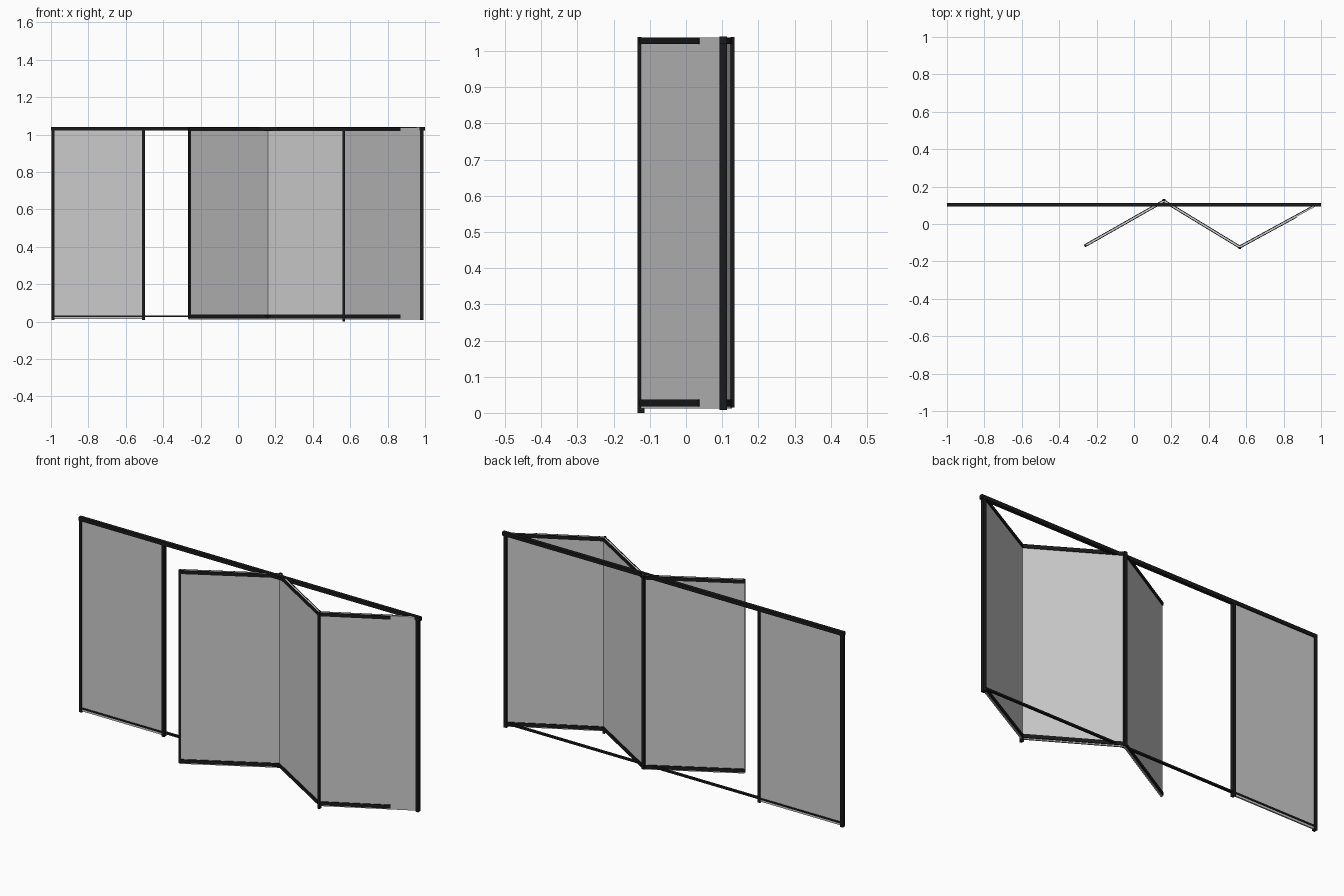
import bpy, math
from mathutils import Vector

if "Cube" in bpy.data.objects:
    bpy.data.objects.remove(bpy.data.objects["Cube"])

black = bpy.data.materials.new("black_metal")
black.diffuse_color = (0.01, 0.01, 0.01, 1)
black.use_nodes = True
black.node_tree.nodes["Principled BSDF"].inputs["Base Color"].default_value = black.diffuse_color


def box(name, center, size, angle=0.0, mat=None):
    bpy.ops.mesh.primitive_cube_add(size=1, location=center, rotation=(0, 0, angle))
    ob = bpy.context.object
    ob.name = name
    ob.scale = size
    bpy.ops.object.transform_apply(location=False, rotation=False, scale=True)
    if mat:
        ob.data.materials.append(mat)
    return ob


def span(name, x, y, z, mat=None):
    """Axis-aligned box from (min, max) pairs."""
    return box(name, [(a + b) / 2 for a, b in (x, y, z)],
               [b - a for a, b in (x, y, z)], 0, mat)


# Overhead track and slim floor track
span("top_track", (-1, 1), (0.093, 0.113), (1.021, 1.04), black)
span("bottom_track", (-0.99, 0.99), (0.096, 0.11), (0.024, 0.033), black)

# Fixed pane and upright frame members
span("fixed_glass", (-0.99, -0.505), (0.099, 0.107), (0.013, 1.03))
for name, x, w in (("left_post", -0.99, 0.016), ("fixed_pane_post", -0.505, 0.014),
                   ("right_post", 0.982, 0.017)):
    span(name, (x - w / 2, x + w / 2), (0.093, 0.113), (0.008, 1.036), black)

# Folding leaves: glass with clamp rails on both faces
folds = [Vector(p) for p in ((-0.262, -0.116), (0.16, 0.123), (0.565, -0.123), (0.98, 0.103))]
front_reach = (1.0, 1.0, 0.725)     # last leaf has shorter front rails
for i, (a, b) in enumerate(zip(folds, folds[1:])):
    d = b - a
    ang = math.atan2(d.y, d.x)
    n = Vector((d.y, -d.x)).normalized()        # towards the front
    mid = (a + b) / 2
    box(f"leaf_glass_{i}", (mid.x, mid.y, 0.5245), (d.length, 0.008, 1.025), ang)
    for side, reach, off in (("front", front_reach[i], 0.006), ("back", 1.0, -0.006)):
        c = a + d * reach / 2 + n * off
        for level, z in (("bottom", 0.0275), ("top", 1.0285)):
            box(f"leaf_{level}_rail_{side}_{i}", (c.x, c.y, z),
                (d.length * reach, 0.004, 0.019), ang, black)

# Edge strip on the free leaf, hinges on the outside of each fold
edge_ang = math.atan2(folds[1].y - folds[0].y, folds[1].x - folds[0].x)
box("free_edge_strip", (-0.259, -0.1165, 0.528), (0.012, 0.011, 1.02), edge_ang, black)
box("rear_hinge", (0.16, 0.1285, 0.527), (0.016, 0.012, 1.024), 0, black)
box("front_hinge", (0.565, -0.129, 0.527), (0.012, 0.011, 1.024), 0, black)

# Floor guide under the front fold
span("floor_guide", (0.559, 0.571), (-0.1345, -0.115), (0, 0.015), black)
